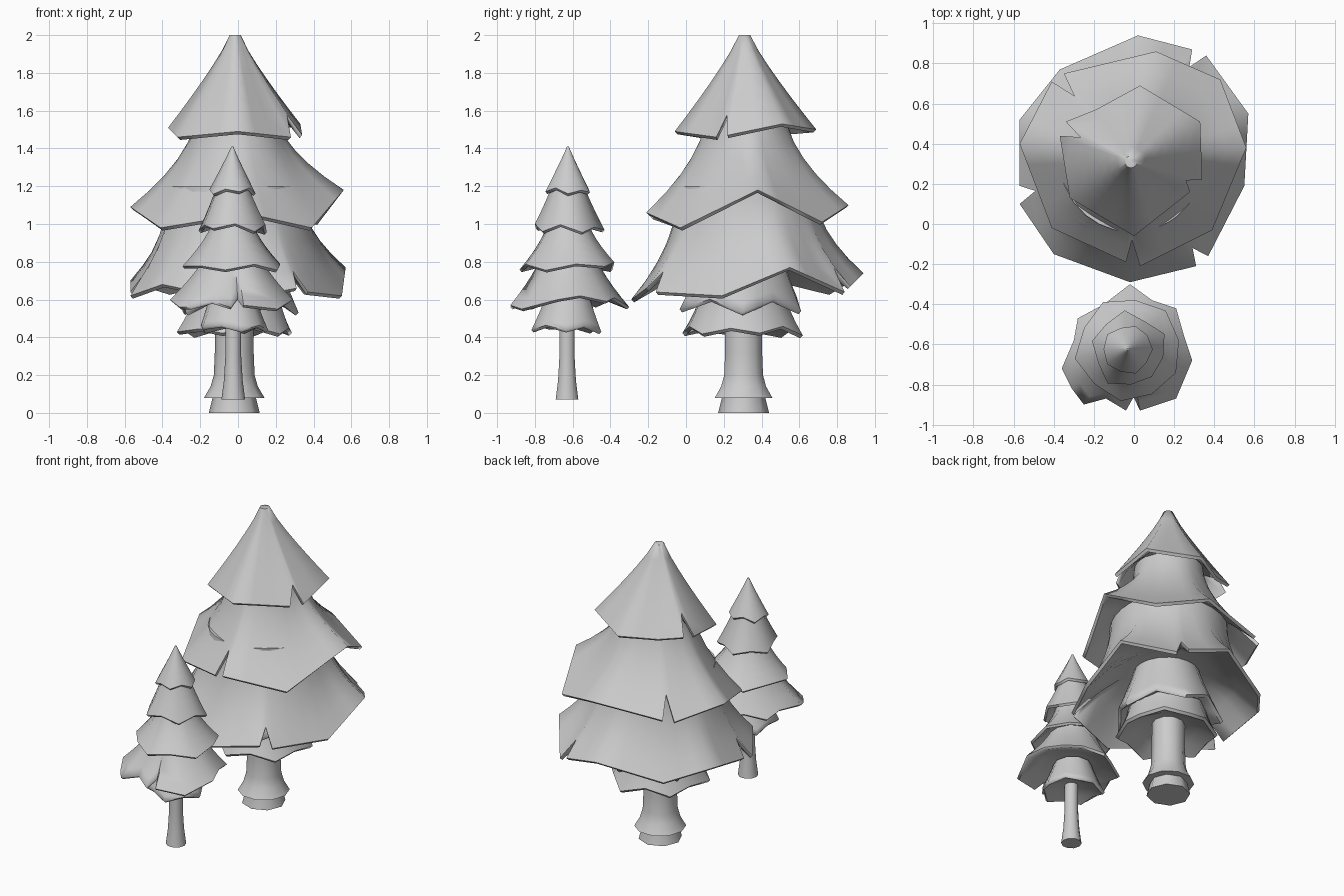
import bpy
import bmesh
import math
import random
from mathutils import Vector

random.seed(4)
default_cube = bpy.data.objects.get("Cube")
if default_cube:
    bpy.data.objects.remove(default_cube, do_unlink=True)

grey = bpy.data.materials.new("plain grey")
grey.use_nodes = True
grey.diffuse_color = (0.6, 0.6, 0.6, 1)
grey.node_tree.nodes["Principled BSDF"].inputs["Base Color"].default_value = grey.diffuse_color


def finish(name, bm):
    """Turn a bmesh into a smooth object that keeps its sharp rims."""
    bmesh.ops.recalc_face_normals(bm, faces=bm.faces)
    mesh = bpy.data.meshes.new(name)
    bm.to_mesh(mesh)
    bm.free()
    mesh.materials.append(grey)
    obj = bpy.data.objects.new(name, mesh)
    bpy.context.collection.objects.link(obj)
    bpy.ops.object.select_all(action="DESELECT")
    obj.select_set(True)
    bpy.context.view_layer.objects.active = obj
    bpy.ops.object.shade_smooth_by_angle(angle=math.radians(65))


def skin(bm, columns):
    """Join neighbouring columns with quads all round and cap both ends."""
    for here, after in zip(columns, columns[1:] + columns[:1]):
        for row in range(len(here) - 1):
            bm.faces.new((here[row], here[row + 1], after[row + 1], after[row]))
    for end in (0, -1):
        bm.faces.new([column[end] for column in columns])


def fill_hem(hem, step):
    """Add evenly spaced points along the long edges of a hem."""
    full = []
    for here, after in zip(hem, hem[1:] + hem[:1]):
        full.append(here)
        a, b = Vector(here[:3]), Vector(after[:3])
        parts = max(1, round((b - a).length / step))
        full += [tuple(a.lerp(b, i / parts)) for i in range(1, parts)]
    return full


def tier(name, centre, top, hem, flare, roof, rim=0.015, step=0.13, rows=6):
    """Closed skirt: round top, flared outside, uneven hem and hollow underside.
    top and roof are (radius, height); a hem point is (x, y, z) plus an
    optional reach below 1 that cuts a notch."""
    bm = bmesh.new()
    columns = []
    for x, y, z, *reach in fill_hem(hem, step):
        out = Vector((x - centre[0], y - centre[1]))
        far, cut = out.length, (reach[0] if reach else 1)
        path = []
        for row in range(rows + 1):
            f = row / rows * cut
            path.append((top[0] + (far - top[0]) * f ** flare, top[1] + (z - top[1]) * f))
        edge_radius, edge_z = path[-1]
        under = (edge_radius - rim, edge_z - rim)
        middle = (under[0] * 0.5 + roof[0] * 0.5, under[1] * 0.4 + roof[1] * 0.6)
        out.normalize()
        columns.append([bm.verts.new((centre[0] + out.x * r, centre[1] + out.y * r, h))
                        for r, h in path + [under, middle, roof]])
    skin(bm, columns)
    finish(name, bm)


def ragged(centre, radius, z, count, swing, lift, turn=0.0):
    """Hem that alternates between drooping tips and raised folds."""
    hem = []
    for i in range(count):
        angle = turn + math.tau * i / count
        fold = i % 2
        r = radius * (1 - swing * fold + random.uniform(-0.05, 0.05))
        hem.append((centre[0] + r * math.cos(angle), centre[1] + r * math.sin(angle),
                    z + lift * fold + random.uniform(-0.012, 0.012)))
    return hem


def trunk(name, centre, profile, sides):
    """Lathed stem from (radius, height) pairs."""
    bm = bmesh.new()
    columns = []
    for i in range(sides):
        a = math.tau * i / sides
        columns.append([bm.verts.new((centre[0] + r * math.cos(a), centre[1] + r * math.sin(a), z))
                        for r, z in profile])
    skin(bm, columns)
    finish(name, bm)


# Large tree: three main skirts with notched hems
big = (-0.01, 0.32)
top_hem = [(0.33, 0.51, 1.53), (0.03, 0.69, 1.5), (-0.19, 0.57, 1.49), (-0.34, 0.51, 1.52),
           (-0.355, 0.475, 1.52, 0.75), (-0.37, 0.44, 1.51), (-0.32, 0.13, 1.46),
           (0, -0.06, 1.49), (0.28, 0.16, 1.46), (0.34, 0.19, 1.46, 0.78), (0.34, 0.22, 1.47)]
tier("large_top_skirt", (-0.015, 0.31), (0.03, 2.0), top_hem, 1.15, (0.22, 1.59))

middle_hem = [(0.56, 0.38, 1.18), (0.43, 0.72, 1.01), (0.11, 0.86, 1.1), (-0.35, 0.75, 1.05),
              (-0.38, 0.73, 1.05, 0.78), (-0.41, 0.71, 1.04), (-0.57, 0.4, 1.09),
              (-0.41, -0.02, 0.98), (-0.04, -0.19, 1.04), (-0.01, -0.2, 1.05, 0.76),
              (0.03, -0.21, 1.06), (0.39, -0.03, 0.98)]
tier("large_middle_skirt", big, (0.21, 1.6), middle_hem, 1.8, (0.33, 1.2))

lower_hem = [(0.57, 0.55, 0.77), (0.36, 0.84, 0.64), (0.33, 0.87, 0.66, 0.8), (0.29, 0.87, 0.67),
             (0.02, 0.94, 0.74), (-0.37, 0.77, 0.64), (-0.57, 0.52, 0.7), (-0.57, 0.19, 0.64),
             (-0.57, 0.14, 0.63, 0.8), (-0.57, 0.1, 0.62), (-0.4, -0.15, 0.68),
             (-0.02, -0.29, 0.6), (0.31, -0.21, 0.66), (0.34, -0.19, 0.65, 0.82),
             (0.37, -0.16, 0.64), (0.55, 0.19, 0.62)]
tier("large_lower_skirt", big, (0.36, 1.2), lower_hem, 2, (0.28, 0.86))

# Inner ragged skirts beneath the large tree
inner = (-0.01, 0.3)
tier("large_inner_skirt", inner, (0.2, 0.87), ragged(inner, 0.34, 0.54, 10, 0.16, 0.07), 1.1,
     (0.15, 0.62))
tier("large_under_skirt", inner, (0.24, 0.6), ragged(inner, 0.315, 0.42, 12, 0.1, 0.03, 0.3), 1.3,
     (0.1, 0.5))

# Large trunk: foot, then a flared stem above it
foot = (-0.02, 0.305)
trunk("large_trunk_foot", foot, [(0.135, 0), (0.115, 0.08), (0.1, 0.2)], 8)
trunk("large_trunk", foot, [(0.16, 0.08), (0.125, 0.14), (0.108, 0.2), (0.103, 0.32), (0.1, 0.75)], 10)

# Small tree: stacked ragged skirts (top, hem radius, hem height, flare, roof)
small = (-0.03, -0.625)
skirts = [("peak", (0.005, 1.41), 0.128, 1.165, 1.05, (0.07, 1.21)),
          ("upper", (0.075, 1.24), 0.19, 0.965, 1.2, (0.1, 1.02)),
          ("middle", (0.1, 1.04), 0.272, 0.765, 1.5, (0.14, 0.83)),
          ("under", (0.12, 0.62), 0.195, 0.44, 1.1, (0.045, 0.48))]
for index, (label, top, outer, bottom, flare, roof) in enumerate(skirts):
    hem = ragged(small, outer, bottom, 10, 0.1, 0.025, index * 0.4)
    tier("small_" + label + "_skirt", small, top, hem, flare, roof, 0.012)

wide_hem = [(0.29, -0.68, 0.6), (0.25, -0.56, 0.62), (0.21, -0.42, 0.59), (0.09, -0.38, 0.61),
            (-0.02, -0.3, 0.56), (-0.15, -0.4, 0.6), (-0.28, -0.47, 0.57), (-0.3, -0.58, 0.6),
            (-0.36, -0.72, 0.6), (-0.31, -0.82, 0.56), (-0.25, -0.9, 0.56), (-0.14, -0.87, 0.59),
            (-0.04, -0.93, 0.56), (0, -0.88, 0.58, 0.9), (0.03, -0.93, 0.57),
            (0.21, -0.87, 0.55)]
tier("small_wide_skirt", small, (0.13, 0.88), wide_hem, 1.4, (0.12, 0.63), 0.012)

# Small trunk
trunk("small_trunk", (-0.025, -0.63), [(0.063, 0.07), (0.05, 0.17), (0.042, 0.3), (0.042, 0.6)], 10)
